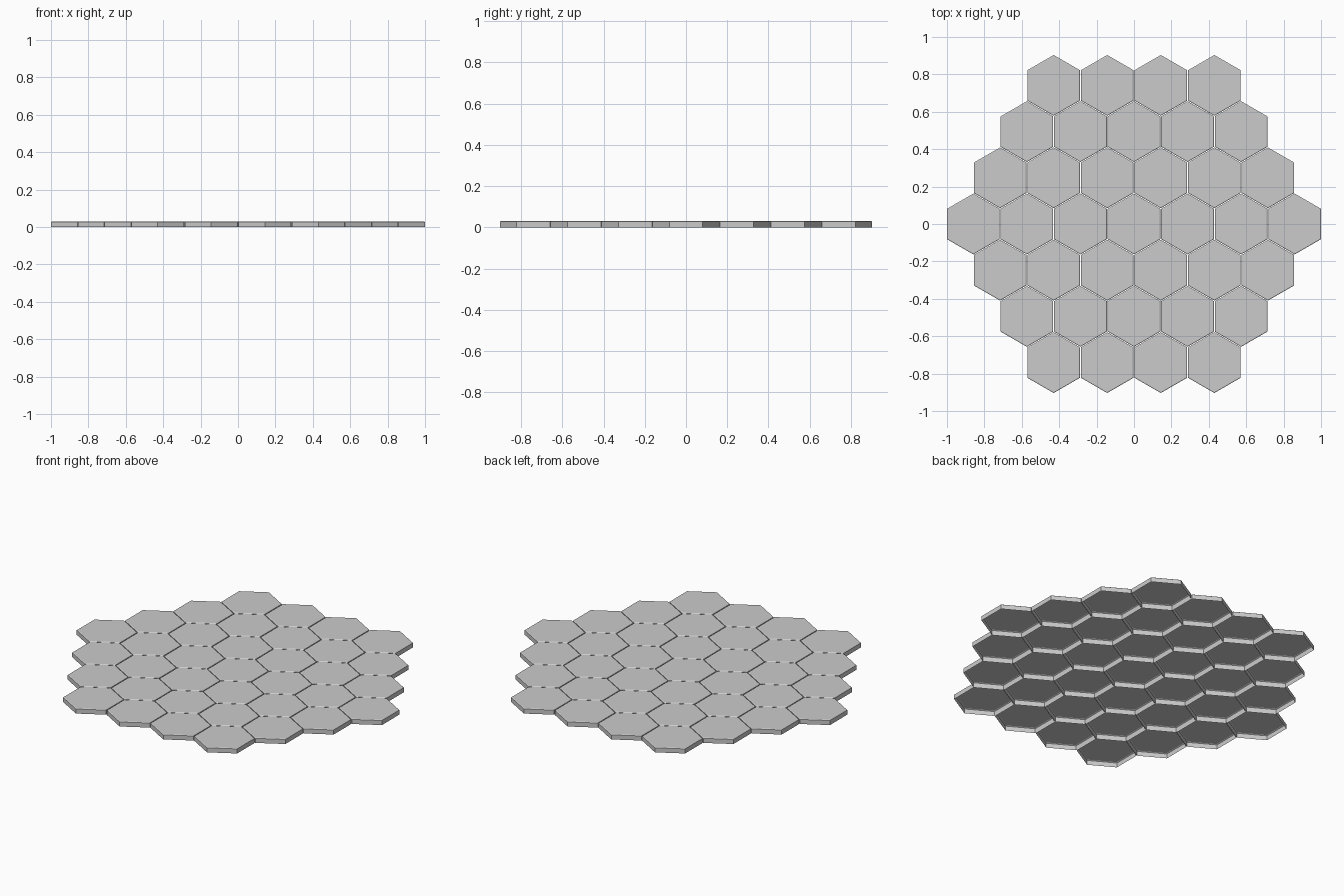
import bpy, bmesh, math

if "Cube" in bpy.data.objects:
    bpy.data.objects.remove(bpy.data.objects["Cube"])

PX, PY = 0.2864, 0.247     # column and row pitch
R, H = 0.1625, 0.03        # tile radius and height
BEVEL = 0.005

# one hexagonal tile: open-bottomed shell with a small chamfer round the top
bm = bmesh.new()
rings = []
for r, z in ((R, 0), (R, H - BEVEL * 0.6), (R - BEVEL, H)):
    rings.append([bm.verts.new((r * math.sin(math.pi / 3 * i),
                                r * math.cos(math.pi / 3 * i), z)) for i in range(6)])
for lo, hi in zip(rings, rings[1:]):
    for i in range(6):
        j = (i + 1) % 6
        bm.faces.new((lo[j], lo[i], hi[i], hi[j]))
bm.faces.new(rings[-1][::-1])
mesh = bpy.data.meshes.new("hex_tile")
bm.to_mesh(mesh)
bm.free()

# lay the tiles in rows of 4, 5, 6, 7, 6, 5, 4
for row in range(-3, 4):
    count = 7 - abs(row)
    for k in range(count):
        tile = bpy.data.objects.new(f"hex_tile_r{row + 3}_{k}", mesh)
        tile.location = ((k - (count - 1) / 2) * PX, row * PY, 0)
        bpy.context.collection.objects.link(tile)
